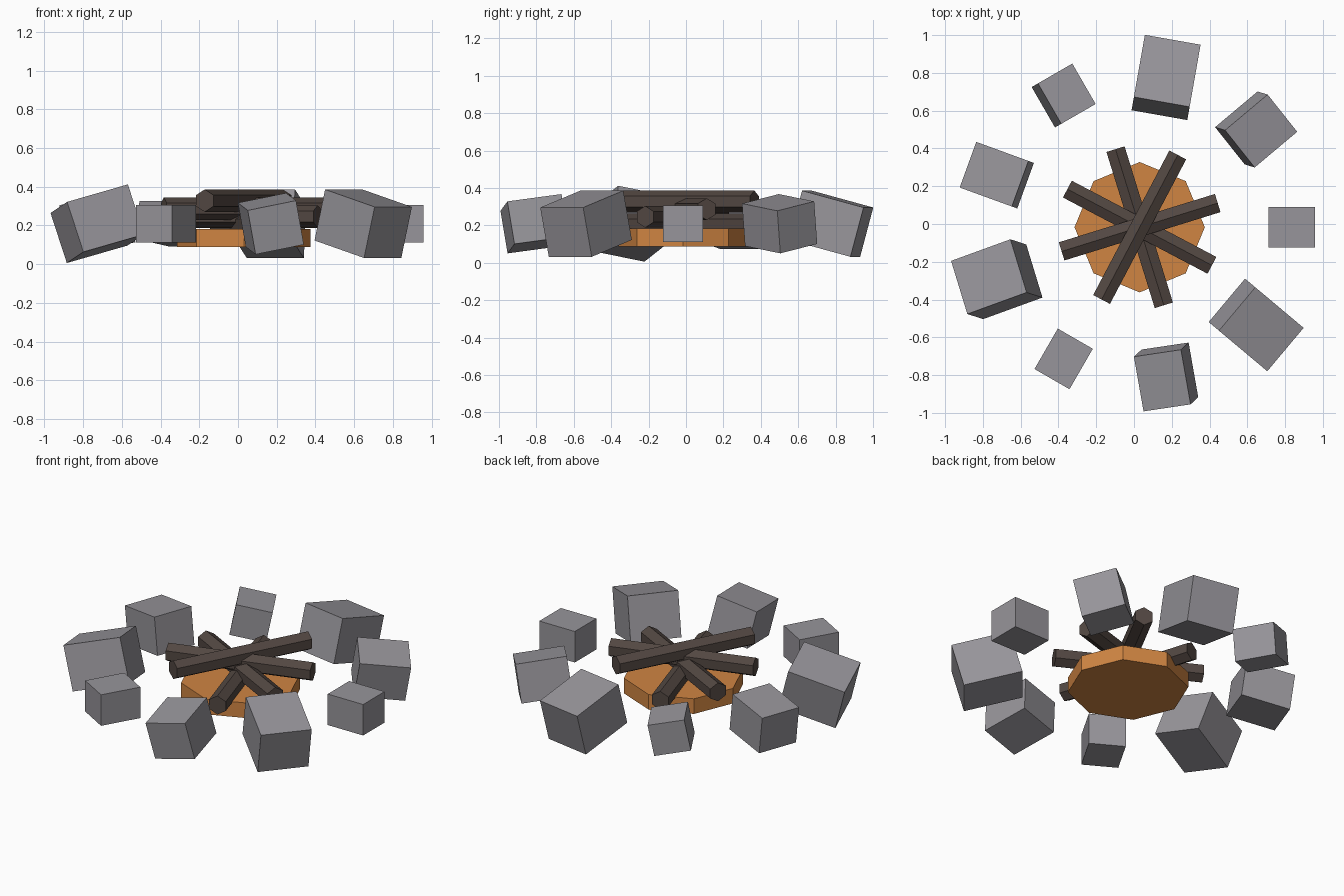
import bpy
from math import cos, sin, pi, radians
from mathutils import Euler, Matrix, Vector

cube = bpy.data.objects.get("Cube")
if cube:
    bpy.data.objects.remove(cube, do_unlink=True)

CENTRE = Vector((0.03, -0.017, 0))


def material(name, colour):
    mat = bpy.data.materials.new(name)
    mat.use_nodes = True
    mat.diffuse_color = (*colour, 1)
    mat.node_tree.nodes["Principled BSDF"].inputs["Base Color"].default_value = (*colour, 1)
    return mat


stone_grey = material("stone_grey", (0.31, 0.30, 0.325))
bark_brown = material("bark_brown", (0.085, 0.063, 0.054))
ember_orange = material("ember_orange", (0.63, 0.235, 0.055))


def finish(name, mat, matrix):
    obj = bpy.context.object
    obj.name = name
    obj.data.materials.append(mat)
    obj.matrix_world = matrix
    return obj


# Ember bed: a low octagonal disc
bpy.ops.mesh.primitive_cylinder_add(vertices=8, radius=0.345, depth=0.095)
finish("ember_bed", ember_orange, Matrix.Translation(CENTRE + Vector((0, 0, 0.135))))

# Crossed logs: hexagonal, each stacked a little higher with a ridge on top
for i in range(4):
    bpy.ops.mesh.primitive_cylinder_add(vertices=6, radius=0.058, depth=0.865)
    # Lay the log along x, keeping one corner pointing up
    lay = Matrix.Rotation(pi / 2, 4, "X") @ Matrix.Rotation(0, 4, "Z")
    turn = Matrix.Rotation(radians(17.2 + 90 + 45 * i) - pi / 2, 4, "Z")
    place = Matrix.Translation(CENTRE + Vector((0, 0, 0.205 + 0.041 * i)))
    finish(f"log_{i + 1}", bark_brown, place @ turn @ lay)

# Ring of stones: three repeating sizes, alternately tilted sideways
for i in range(9):
    angle = i * 2 * pi / 9
    step = i % 3
    size = Vector((0.247, 0.214, 0.195)) * (1 + 0.2 * step)
    bpy.ops.mesh.primitive_cube_add(size=1)
    tilt = Euler((0.2 * (i % 2), 0.132 * step, angle)).to_matrix().to_4x4()
    place = Matrix.Translation(CENTRE + Vector((0.805 * cos(angle), 0.805 * sin(angle), 0.209)))
    finish(f"ring_stone_{i + 1}", stone_grey, place @ tilt @ Matrix.Diagonal((*size, 1)))
